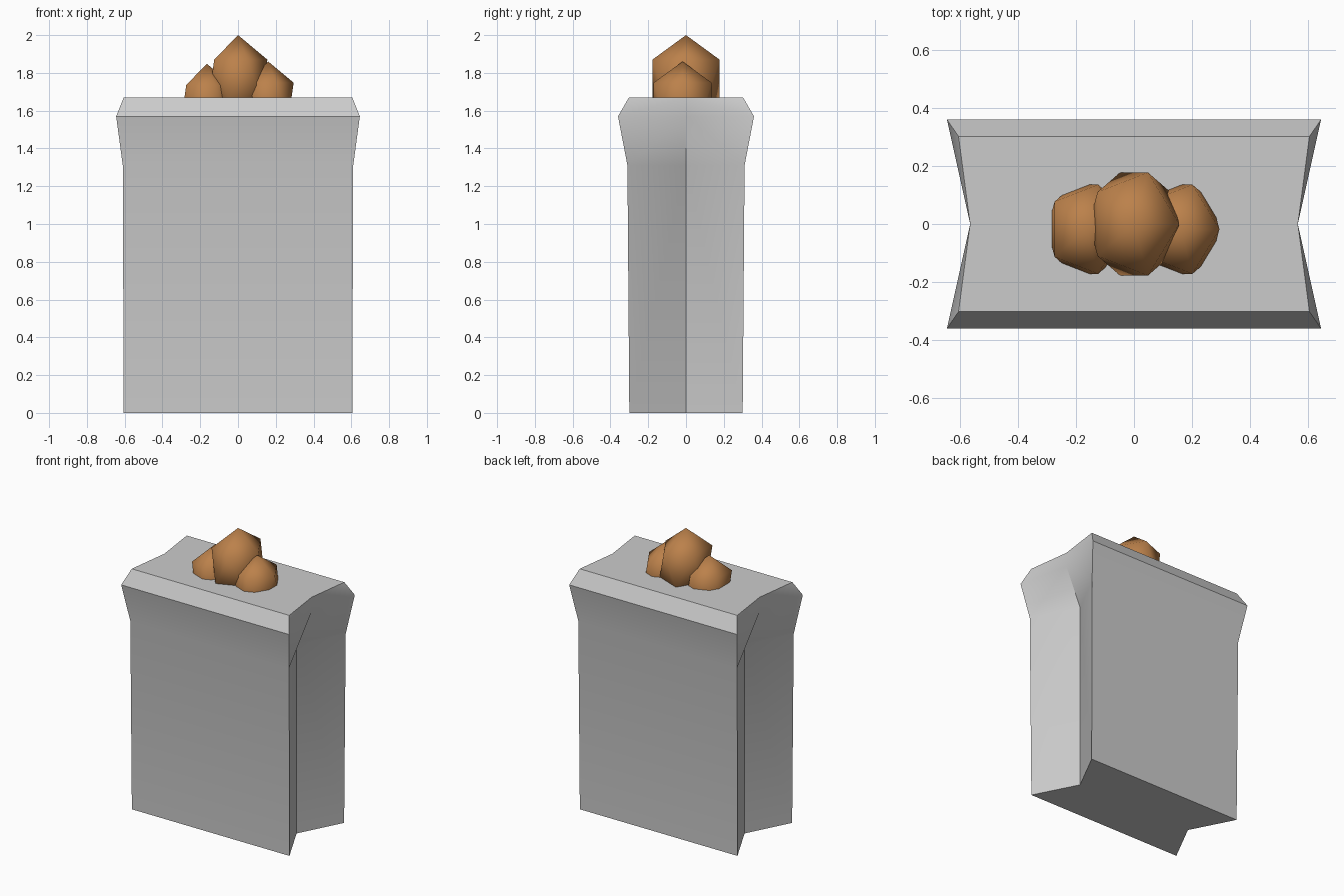
import bpy, bmesh, math

if "Cube" in bpy.data.objects:
    bpy.data.objects.remove(bpy.data.objects["Cube"])


def finish(name, bm, angle, mat=None):
    bmesh.ops.recalc_face_normals(bm, faces=bm.faces[:])
    mesh = bpy.data.meshes.new(name)
    bm.to_mesh(mesh)
    bm.free()
    obj = bpy.data.objects.new(name, mesh)
    bpy.context.collection.objects.link(obj)
    if mat:
        mesh.materials.append(mat)
    bpy.ops.object.select_all(action='DESELECT')
    obj.select_set(True)
    bpy.context.view_layer.objects.active = obj
    bpy.ops.object.shade_smooth_by_angle(angle=math.radians(angle))
    return obj


# Gusseted bag: half width, half depth, gusset fold x, height
sections = [(0.605, 0.30, 0.45, 0.0), (0.61, 0.31, 0.45, 1.31),
            (0.645, 0.36, 0.565, 1.57), (0.605, 0.302, 0.565, 1.67)]
bm = bmesh.new()
rings = []
for w, d, m, z in sections:
    outline = [(-w, -d), (w, -d), (m, 0), (w, d), (-w, d), (-m, 0)]
    rings.append([bm.verts.new((x, y, z)) for x, y in outline])
for lo, hi in zip(rings, rings[1:]):
    for i in range(6):
        j = (i + 1) % 6
        if i in (0, 3):                      # broad front and back panels
            bm.faces.new((lo[i], lo[j], hi[j], hi[i]))
        else:                                # side folds, split corner to fold
            c, f = (i, j) if j in (2, 5) else (j, i)
            bm.faces.new((lo[c], lo[f], hi[f]))
            bm.faces.new((lo[c], hi[f], hi[c]))
bm.faces.new(rings[0])
bm.faces.new(rings[-1])
finish("bag", bm, 30)

# Low-poly brown pieces poking out of the top
brown = bpy.data.materials.new("brown")
brown.diffuse_color = (0.5, 0.22, 0.07, 1)
brown.use_nodes = True
brown.node_tree.nodes["Principled BSDF"].inputs["Base Color"].default_value = brown.diffuse_color
pieces = [("middle_piece", (0, 0, 1.765), 1.0),
          ("right_piece", (0.16, -0.018, 1.657), 0.865),
          ("left_piece", (-0.165, -0.018, 1.645), 0.865)]
for name, (x, y, z), s in pieces:
    bm = bmesh.new()
    bmesh.ops.create_icosphere(bm, subdivisions=1, radius=1.0)
    bmesh.ops.scale(bm, vec=(0.174 * s, 0.209 * s, 0.235 * s), verts=bm.verts[:])
    bmesh.ops.translate(bm, vec=(x, y, z), verts=bm.verts[:])
    finish(name, bm, 75, brown)
